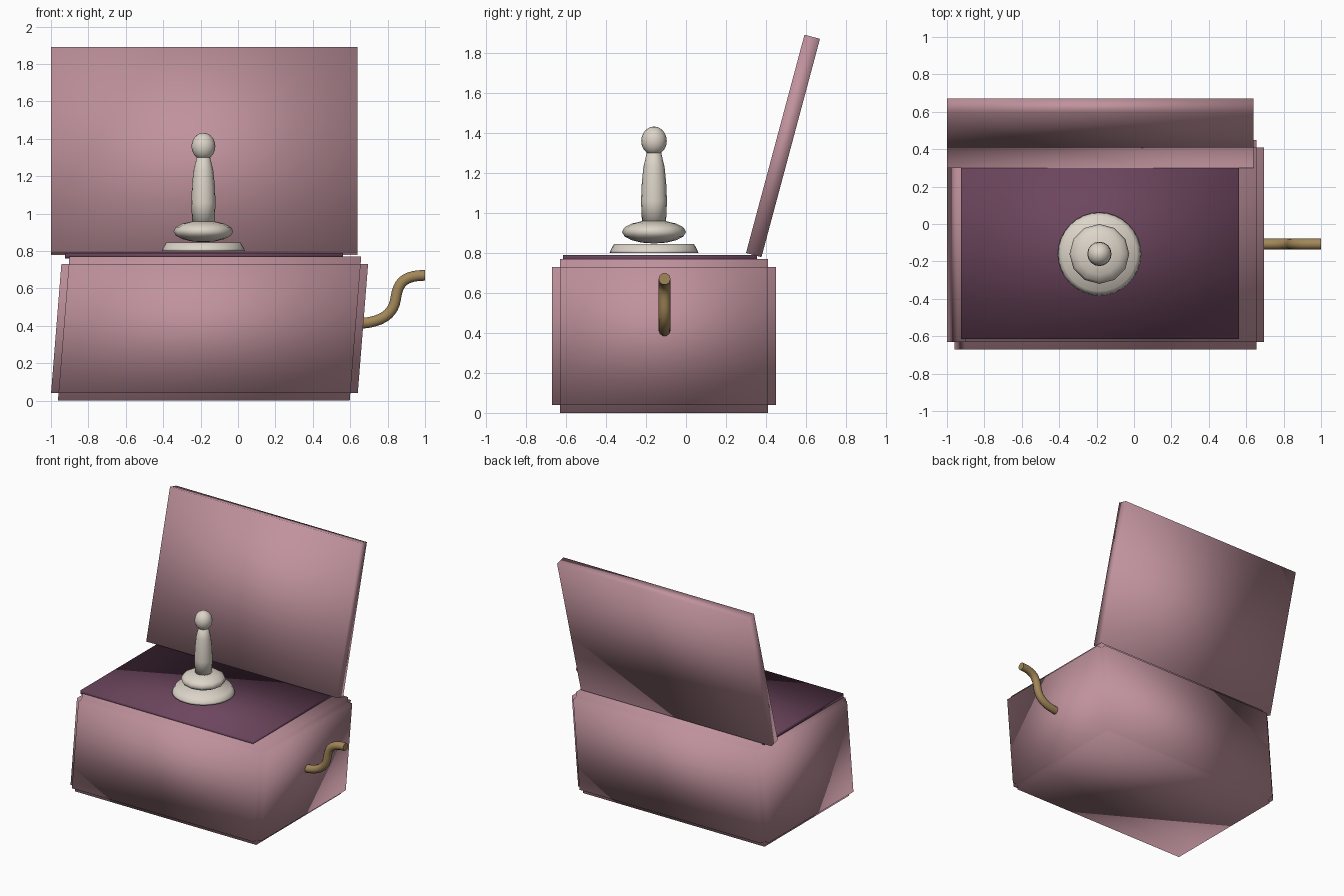
import bpy, bmesh, math
from mathutils import Matrix, Vector

cube = bpy.data.objects.get("Cube")
if cube:
    bpy.data.objects.remove(cube, do_unlink=True)


def material(name, rgb):
    m = bpy.data.materials.new(name)
    m.use_nodes = True
    m.diffuse_color = (*rgb, 1)
    m.node_tree.nodes["Principled BSDF"].inputs["Base Color"].default_value = (*rgb, 1)
    return m


PINK = material("dusty pink", (0.53, 0.29, 0.34))
PURPLE = material("dark purple", (0.15, 0.06, 0.11))
CREAM = material("cream", (0.72, 0.66, 0.58))
BRASS = material("brass", (0.36, 0.24, 0.10))


def finish(name, bm, mat):
    bmesh.ops.recalc_face_normals(bm, faces=bm.faces)
    for f in bm.faces:
        f.smooth = True
    mesh = bpy.data.meshes.new(name)
    bm.to_mesh(mesh)
    bm.free()
    mesh.materials.append(mat)
    ob = bpy.data.objects.new(name, mesh)
    bpy.context.collection.objects.link(ob)
    return ob


def box(name, size, center, mat, shear=0.0, tilt=0.0):
    bm = bmesh.new()
    bmesh.ops.create_cube(bm, size=1)
    bmesh.ops.scale(bm, vec=size, verts=bm.verts)
    bmesh.ops.rotate(bm, matrix=Matrix.Rotation(tilt, 3, 'X'), verts=bm.verts)
    for v in bm.verts:
        v.co.x += shear * v.co.z
    bmesh.ops.translate(bm, vec=center, verts=bm.verts)
    return finish(name, bm, mat)


def lathe(name, profile, center, segments, mat):
    # Spin a (radius, height) profile around a vertical axis
    bm = bmesh.new()
    verts = [bm.verts.new((r, 0, z)) for r, z in profile]
    edges = [bm.edges.new(pair) for pair in zip(verts, verts[1:])]
    bmesh.ops.spin(bm, geom=verts + edges, cent=(0, 0, 0), axis=(0, 0, 1),
                   angle=math.tau, steps=segments)
    bmesh.ops.remove_doubles(bm, verts=bm.verts, dist=0.0005)
    bmesh.ops.translate(bm, vec=center, verts=bm.verts)
    return finish(name, bm, mat)


def ball(name, radii, center, segments, rings, mat):
    bm = bmesh.new()
    bmesh.ops.create_uvsphere(bm, u_segments=segments, v_segments=rings, radius=1)
    bmesh.ops.scale(bm, vec=radii, verts=bm.verts)
    bmesh.ops.translate(bm, vec=center, verts=bm.verts)
    return finish(name, bm, mat)


# Leaning box with stepped edges: each slab runs full length on one axis
FULL, STEP = Vector((1.64, 1.12, 0.77)), 0.08
for axis, part in enumerate(("side_slab", "front_back_slab", "top_bottom_slab")):
    size = Vector(FULL[i] - (0 if i == axis else STEP) for i in range(3))
    box("box_" + part, size, (-0.152, -0.11, 0.385), PINK, shear=0.08)

# Inner panel and open lid
box("inner_panel", (1.485, 0.97, 0.03), (-0.182, -0.13, 0.775), PURPLE)
box("lid", (1.64, 0.08, 1.13), (-0.18, 0.485, 1.335), PINK, tilt=-math.radians(15))

# Turned figure standing on the panel
X, Y = -0.185, -0.16
lathe("figure_base", [(0, 0.80), (0.222, 0.80), (0.218, 0.812), (0.2, 0.845), (0, 0.845)],
      (X, Y, 0), 32, CREAM)
ball("figure_collar", (0.16, 0.16, 0.058), (X, Y, 0.905), 12, 8, CREAM)
lathe("figure_body", [(0, 0.95), (0.06, 0.95), (0.065, 1.06), (0.061, 1.15),
                      (0.053, 1.23), (0.036, 1.30), (0, 1.32)], (X, Y, 0), 16, CREAM)
ball("figure_head", (0.064, 0.064, 0.072), (X, Y, 1.36), 16, 10, CREAM)

# Curved crank handle swept along a path
curve = bpy.data.curves.new("crank_path", 'CURVE')
curve.dimensions = '3D'
curve.bevel_depth = 0.03
curve.bevel_resolution = 3
curve.use_fill_caps = True
curve.resolution_u = 10
spline = curve.splines.new('BEZIER')
spline.bezier_points.add(2)
path = [((0.62, 0.412), (0.15, 0)), ((0.842, 0.54), (0.012, 0.075)), ((1.0, 0.67), (-0.13, 0))]
for i, (p, (x, z)) in enumerate(path):
    point = spline.bezier_points[i]
    point.handle_left_type = point.handle_right_type = 'FREE'
    co, h = Vector((p[0], -0.107, p[1])), Vector((x, 0, z))
    point.co = co
    point.handle_right = co + (h if i < 2 else -h)
    point.handle_left = co - (h if i < 2 else -h)
crank = bpy.data.objects.new("crank_handle", curve)
bpy.context.collection.objects.link(crank)
curve.materials.append(BRASS)
